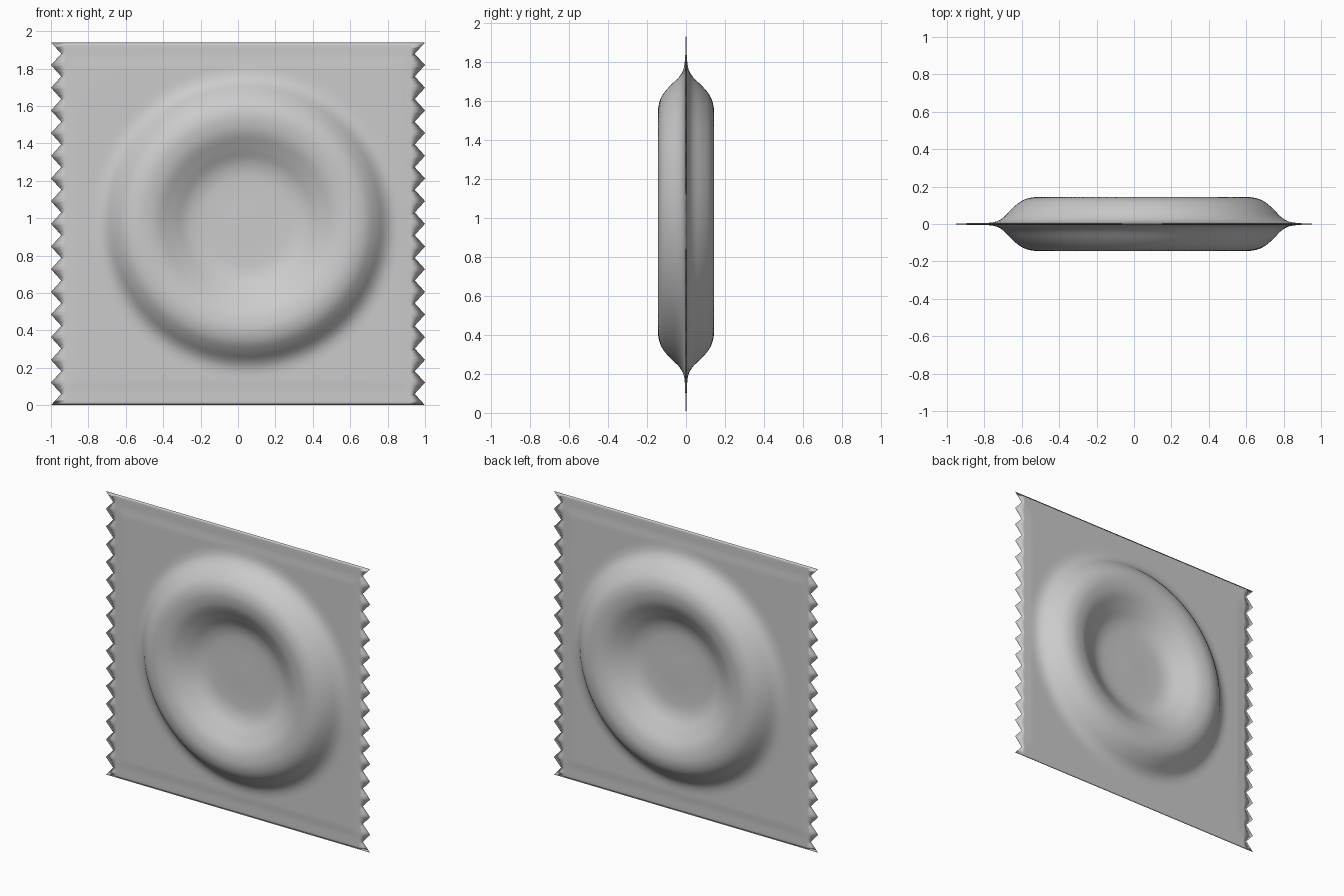
import bpy, bmesh, math

old = bpy.data.objects.get("Cube")
if old:
    bpy.data.objects.remove(old, do_unlink=True)

HEIGHT, HALF_W = 1.94, 1.0
TEETH, STEPS = 16, 8              # zigzag teeth per side, rows per tooth
TOOTH = 0.055
COLS = 130
RING_X, RING_Z = 0.045, 0.98      # ring centre

# Foil colour
foil = bpy.data.materials.new("grey foil")
foil.use_nodes = True
COLOUR = (0.6, 0.6, 0.6, 1)
foil.diffuse_color = COLOUR
foil.node_tree.nodes["Principled BSDF"].inputs["Base Color"].default_value = COLOUR

# Half thickness of the bulge against distance from the ring centre
PROFILE = [(0, .02), (.24, .022), (.32, .04), (.4, .085), (.48, .128),
           (.55, .143), (.6, .14), (.65, .121), (.7, .08), (.74, .038),
           (.78, .014), (.84, .006), (1.5, .005)]


def smooth(t):
    t = max(0, min(1, t))
    return t * t * (3 - 2 * t)


def slope(i):
    a, b = PROFILE[max(i - 1, 0)], PROFILE[min(i + 1, len(PROFILE) - 1)]
    return (b[1] - a[1]) / (b[0] - a[0]) if 0 < i < len(PROFILE) - 2 else 0


def bulge(r):
    """Smooth cubic through the profile points."""
    for i in range(len(PROFILE) - 1):
        (r0, h0), (r1, h1) = PROFILE[i], PROFILE[i + 1]
        if r <= r1:
            d = r1 - r0
            t = (r - r0) / d
            s = smooth(t)
            return (h0 * (1 - s) + h1 * s + slope(i) * d * t * (1 - t) ** 2
                    - slope(i + 1) * d * t * t * (1 - t))
    return PROFILE[-1][1]


def thickness(x, z):
    """Bulge that thins out to the flat seals round the border."""
    edge = min(HALF_W - abs(x), z, HEIGHT - z)
    seal = smooth((edge - 0.07) / 0.07)
    return 0.002 + (bulge(math.hypot(x - RING_X, z - RING_Z)) - 0.002) * seal


# Front and back sheets share their border vertices
bm = bmesh.new()
ROWS = TEETH * STEPS
border, sheets = {}, []
for side in (-1, 1):
    grid = []
    for j in range(ROWS + 1):
        z = HEIGHT * j / ROWS
        phase = (j % STEPS) / STEPS
        notch = TOOTH * (1 - abs(2 * phase - 1))
        row = []
        for i in range(COLS + 1):
            u = 2 * i / COLS - 1
            x = u * (HALF_W - TOOTH - 0.01)
            if i in (0, COLS):
                x = u * (HALF_W - notch)
            if i in (0, COLS) or j in (0, ROWS):
                if (i, j) not in border:
                    border[i, j] = bm.verts.new((x, 0, z))
                row.append(border[i, j])
            else:
                row.append(bm.verts.new((x, side * thickness(x, z), z)))
        grid.append(row)
    for j in range(ROWS):
        for i in range(COLS):
            quad = [grid[j][i], grid[j][i + 1], grid[j + 1][i + 1], grid[j + 1][i]]
            bm.faces.new(quad if side < 0 else quad[::-1])

for face in bm.faces:
    face.smooth = True
mesh = bpy.data.meshes.new("sealed_sachet")
bm.to_mesh(mesh)
bm.free()
mesh.materials.append(foil)
sachet = bpy.data.objects.new("sealed_sachet", mesh)
bpy.context.collection.objects.link(sachet)
